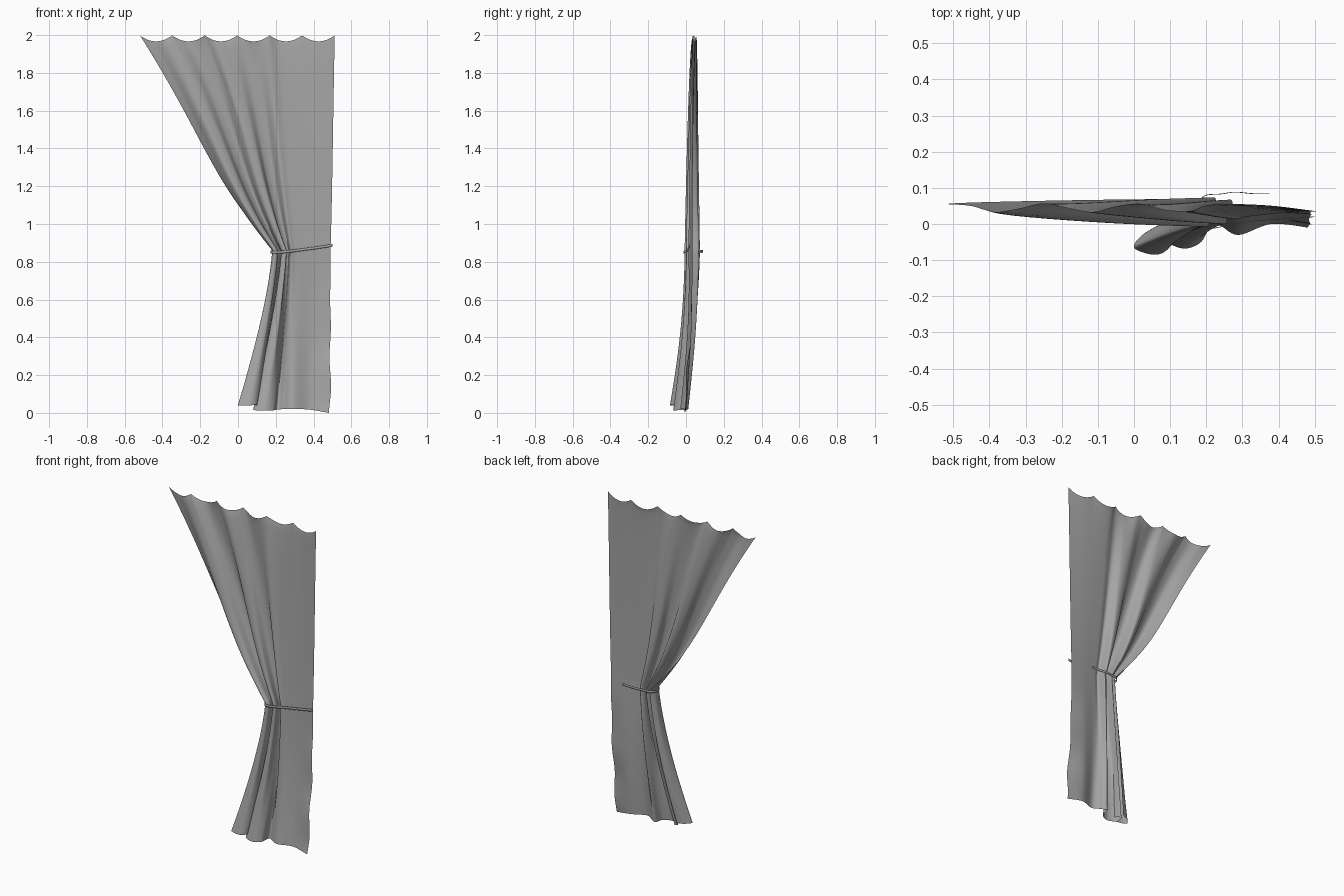
import bpy, math
from mathutils import Vector

if "Cube" in bpy.data.objects:
    bpy.data.objects.remove(bpy.data.objects["Cube"])


def spline(pts, t):
    # Catmull-Rom through pts, t in 0..1
    n = len(pts) - 1
    f = min(max(t, 0), 1) * n
    i = min(int(f), n - 1)
    f -= i
    p = [pts[min(max(i + k, 0), n)] for k in (-1, 0, 1, 2)]
    return 0.5 * (2 * p[1] + (p[2] - p[0]) * f
                  + (2 * p[0] - 5 * p[1] + 4 * p[2] - p[3]) * f ** 2
                  + (3 * p[1] - p[0] - 3 * p[2] + p[3]) * f ** 3)


# Dark grey cloth
grey = bpy.data.materials.new("grey_cloth")
grey.diffuse_color = (.38, .38, .38, 1)
grey.use_nodes = True
grey.node_tree.nodes["Principled BSDF"].inputs["Base Color"].default_value = grey.diffuse_color


def sheet(name, rows):
    # quad grid from rows of points
    w = len(rows[0])
    verts = [p for r in rows for p in r]
    faces = [(j * w + i, (j + 1) * w + i, (j + 1) * w + i + 1, j * w + i + 1)
             for j in range(len(rows) - 1) for i in range(w - 1)]
    me = bpy.data.meshes.new(name)
    me.from_pydata(verts, [], faces)
    me.polygons.foreach_set("use_smooth", [True] * len(faces))
    me.materials.append(grey)
    ob = bpy.data.objects.new(name, me)
    bpy.context.collection.objects.link(ob)
    return ob


# Cross-sections of the cloth (x, y) at the tie and at the hem
TIE_Z = 0.86
tie_xy = [(.20, .07), (.181, .04), (.19, -.005), (.212, .004), (.208, .05),
          (.225, .072), (.232, .01), (.257, .004), (.25, .05), (.27, .066),
          (.28, .016), (.31, .02), (.40, .03), (.49, .035)]
hem_xy = [(.07, -.01), (.03, -.025), (.0, -.065), (.06, -.085), (.10, -.06),
          (.085, -.01), (.085, -.045), (.14, -.068), (.19, -.045), (.205, .01),
          (.24, -.005), (.29, -.03), (.38, .0), (.487, -.015)]
hem_z = [.04] * 5 + [.025, .015, .012, .014, .017, .02, .021, .017, 0]
N = len(tie_xy)
tie = [Vector((x, y, TIE_Z)) for x, y in tie_xy]
hem = [Vector((x, y, z)) for (x, y), z in zip(hem_xy, hem_z)]
top = [Vector((-.52 + .74 * i / 11 if i < 12 else .22 + .146 * (i - 11),
               .045 + .012 * math.sin(i * 1.7 + 1), 2)) for i in range(N)]

COLS, UP, DOWN = 260, 60, 50
rows = []
# Upper cloth, fanning from the rail down to the tie
for j in range(UP):
    s = j / UP
    ctrl = []
    for a, b in zip(top, tie):
        p = a.lerp(b, s)
        # sag of the drape, folds deepen quickly below the rail
        p.x -= .07 * math.sin(math.pi * s * s) * (b.x - a.x)
        p.y = a.y + (b.y - a.y) * s ** .55
        ctrl.append(p)
    row = []
    for i in range(COLS + 1):
        p = spline(ctrl, i / COLS)
        u = (p.x - ctrl[0].x) / (ctrl[-1].x - ctrl[0].x)
        p.z -= .033 * abs(math.sin(6 * math.pi * u)) ** .8 * (1 - s) ** 2
        row.append(p)
    rows.append(row)
# Lower cloth, tie to hem
for j in range(DOWN + 1):
    s = j / DOWN
    ctrl = []
    for a, b in zip(tie, hem):
        p = a.lerp(b, s)
        p.x = a.x + (b.x - a.x) * s ** 1.3
        p.y = a.y + (b.y - a.y) * s ** 1.2 + .01 * math.sin(math.pi * s)
        ctrl.append(p)
    ctrl[-1].x += .006 * math.sin(s * 17) * s
    ctrl[-1].y += .008 * math.sin(s * 15) * s
    rows.append([spline(ctrl, i / COLS) for i in range(COLS + 1)])
sheet("curtain", rows)

# Tie-back ribbon: front end, round the gathered folds, back tail
path = [Vector(p) for p in [(.50, .02, .887), (.40, .014, .872), (.31, .006, .86),
        (.25, -.006, .853), (.20, -.012, .85), (.176, .01, .851), (.175, .05, .853),
        (.195, .078, .855), (.24, .083, .856), (.28, .088, .856), (.33, .084, .854),
        (.375, .084, .856)]]
line = [spline(path, i / 90) for i in range(91)]
band = sheet("tie_ribbon", [[p + Vector((0, 0, h)) for p in line] for h in (.007, 0, -.007)])
solid = band.modifiers.new("thickness", 'SOLIDIFY')
solid.thickness = .002
solid.offset = 0
